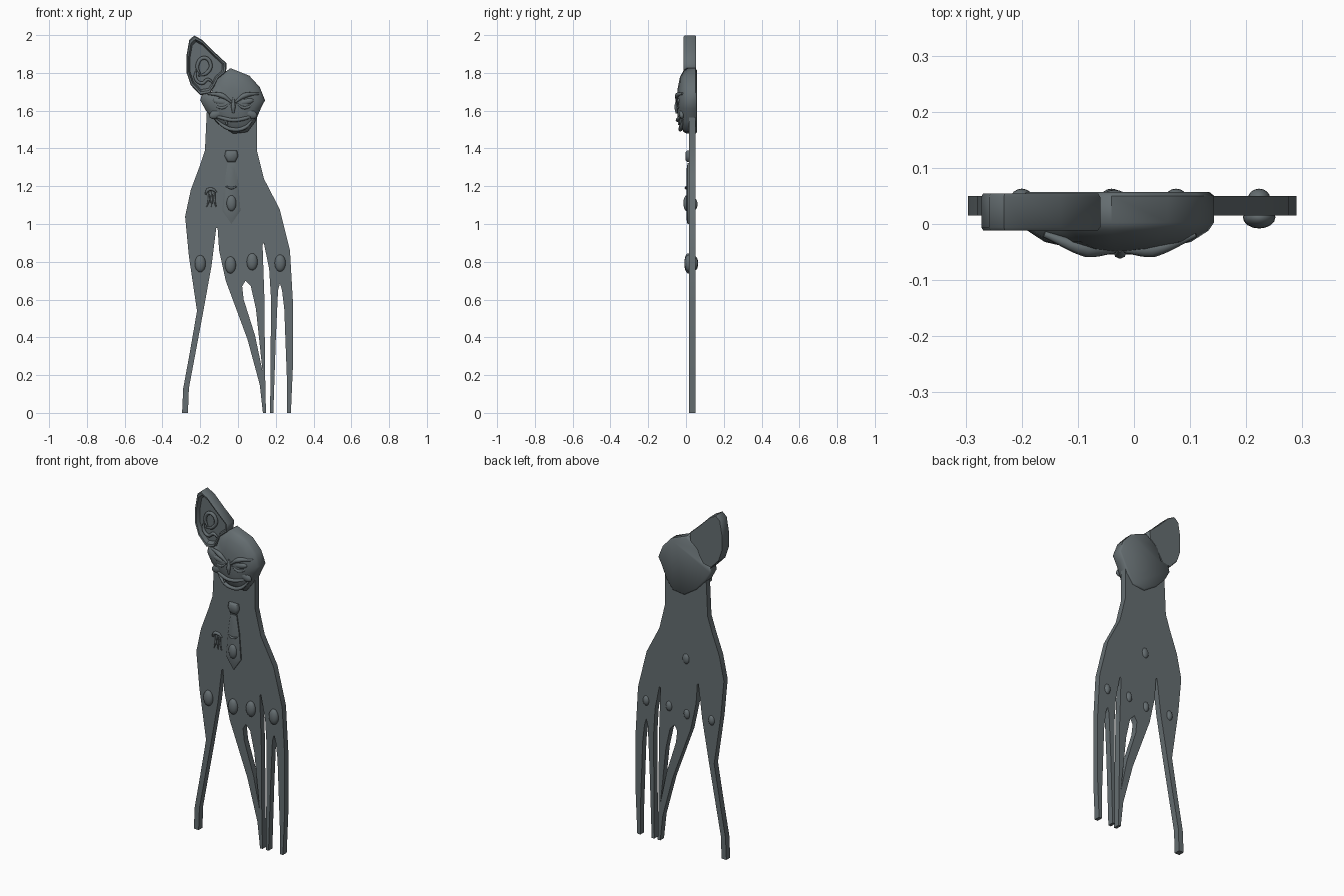
import bpy, bmesh, math
from mathutils import Vector

cube = bpy.data.objects.get("Cube")
if cube:
    bpy.data.objects.remove(cube, do_unlink=True)

slate = bpy.data.materials.new("slate_grey")
slate.use_nodes = True
COLOUR = (0.13, 0.155, 0.165, 1)
slate.diffuse_color = COLOUR
slate.node_tree.nodes["Principled BSDF"].inputs["Base Color"].default_value = COLOUR


def finish(obj, angle=40):
    """Give the object its material and smooth its soft edges."""
    obj.data.materials.clear()
    obj.data.materials.append(slate)
    bpy.ops.object.select_all(action='DESELECT')
    obj.select_set(True)
    bpy.context.view_layer.objects.active = obj
    if obj.type == 'CURVE':
        bpy.ops.object.convert(target='MESH')
        obj = bpy.context.object
    bpy.ops.object.shade_smooth_by_angle(angle=math.radians(angle))
    return obj


def link(name, data):
    obj = bpy.data.objects.new(name, data)
    bpy.context.collection.objects.link(obj)
    return obj


def slab(name, outlines, front, back):
    """Flat plate cut from closed outlines; inner outlines become holes."""
    cu = bpy.data.curves.new(name, 'CURVE')
    cu.dimensions = '2D'
    cu.fill_mode = 'BOTH'
    cu.extrude = (back - front) / 2
    for pts in outlines:
        sp = cu.splines.new('POLY')
        sp.points.add(len(pts) - 1)
        for p, (x, z) in zip(sp.points, pts):
            p.co = (x, z, 0, 1)
        sp.use_cyclic_u = True
    obj = link(name, cu)
    obj.rotation_euler.x = math.pi / 2
    obj.location.y = (front + back) / 2
    return finish(obj)


def tube(name, pts, radius, closed=False, tips=0.4):
    """Rounded ridge running through (x, y, z) points, thinner at open ends."""
    cu = bpy.data.curves.new(name, 'CURVE')
    cu.dimensions = '3D'
    cu.bevel_depth = radius
    cu.bevel_resolution = 2
    cu.resolution_u = 5
    cu.use_fill_caps = True
    sp = cu.splines.new('BEZIER')
    sp.bezier_points.add(len(pts) - 1)
    for i, (bp, p) in enumerate(zip(sp.bezier_points, pts)):
        bp.co = p
        bp.handle_left_type = bp.handle_right_type = 'AUTO'
        bp.radius = tips if not closed and i in (0, len(pts) - 1) else 1
    sp.use_cyclic_u = closed
    return finish(link(name, cu), 60)


def ball(name, centre, size, tilt=0):
    bm = bmesh.new()
    bmesh.ops.create_uvsphere(bm, u_segments=16, v_segments=10, radius=1)
    bmesh.ops.scale(bm, vec=size, verts=bm.verts)
    me = bpy.data.meshes.new(name)
    bm.to_mesh(me)
    bm.free()
    obj = link(name, me)
    obj.location = centre
    obj.rotation_euler.y = tilt
    return finish(obj, 60)


def loft(name, outline, centre, rings):
    """Stack scaled copies of an outline; rings hold (scale, y)."""
    bm = bmesh.new()
    cx, cz = centre
    loops = [[bm.verts.new((cx + (x - cx) * s, y, cz + (z - cz) * s)) for x, z in outline]
             for s, y in rings]
    n = len(outline)
    for a, b in zip(loops, loops[1:]):
        for i in range(n):
            j = (i + 1) % n
            bm.faces.new((a[i], a[j], b[j], b[i]))
    bm.faces.new(loops[0])
    bm.faces.new(loops[-1][::-1])
    bmesh.ops.recalc_face_normals(bm, faces=bm.faces)
    me = bpy.data.meshes.new(name)
    bm.to_mesh(me)
    bm.free()
    return finish(link(name, me), 50)


# Body and long legs, with the gap between the two middle legs as a hole
body = [(-.165, 1.6), (-.175, 1.39), (-.205, 1.3), (-.25, 1.18), (-.28, 1.04), (-.26, .83),
        (-.217, .54), (-.255, .32), (-.29, .13), (-.296, 0), (-.265, 0), (-.26, .13),
        (-.185, .53), (-.14, .78), (-.115, .98), (-.108, .98), (-.1, .86), (-.065, .7),
        (.05, .39), (.115, .15), (.132, 0), (.148, 0), (.143, .23), (.14, .6),
        (.13, .89), (.137, .9), (.165, .76), (.175, .6), (.17, 0), (.187, 0), (.2, .39),
        (.212, .65), (.222, .685), (.233, .65), (.245, .55), (.26, .15), (.26, 0), (.28, 0),
        (.29, .23), (.29, .6), (.275, .86), (.22, 1.08), (.137, 1.24), (.1, 1.39), (.1, 1.6)]
leg_gap = [(.13, .22), (.09, .41), (.03, .6), (.022, .67), (.04, .7), (.068, .67), (.095, .55)]
slab("body", [body, leg_gap], .015, .05)

# Knee studs that show on both sides
for i, (x, z) in enumerate([(-.2, .79), (-.04, .783), (.075, .8), (.223, .793)]):
    ball(f"knee_{i + 1}", (x, .012, z), (.029, .02, .045))
    ball(f"knee_back_{i + 1}", (x, .045, z), (.02, .018, .03))

# Head with the domed face
head = [(-.04, 1.825), (.06, 1.785), (.115, 1.725), (.143, 1.655), (.12, 1.61), (.09, 1.54),
        (.05, 1.487), (-.025, 1.478), (-.105, 1.53), (-.17, 1.6), (-.2, 1.655), (-.19, 1.69),
        (-.14, 1.7), (-.115, 1.77)]
loft("head", head, (-.03, 1.63),
     [(.95, .057), (1, .05), (1, .003), (.94, -.012), (.76, -.032), (.45, -.044), (.15, -.048)])

# Brows, eyes, cheeks, nose and mouth
MID = -.025
for name, s in (("right", -1), ("left", 1)):
    def at(x, y, z):
        return (MID + s * x, y, z)
    tube(name + "_brow", [at(.01, -.047, 1.645), at(.06, -.045, 1.68), at(.135, -.018, 1.69)], .014)
    tube(name + "_lower_lid", [at(.015, -.046, 1.64), at(.06, -.042, 1.615), at(.12, -.024, 1.65)], .009)
    ball(name + "_eye", at(.065, -.034, 1.647), (.045, .015, .018), -s * .2)
    ball(name + "_cheek", at(.085, -.022, 1.585), (.045, .016, .025), s * .4)
tube("nose", [(MID, -.045, 1.67), (MID, -.05, 1.62), (MID, -.05, 1.585)], .012)
tube("upper_lip", [(-.145, -.013, 1.58), (-.08, -.037, 1.56), (MID, -.045, 1.55),
                   (.04, -.036, 1.56), (.09, -.015, 1.58)], .01)
tube("lower_lip", [(-.12, -.015, 1.555), (-.07, -.028, 1.515), (MID, -.03, 1.5),
                   (.035, -.028, 1.51), (.08, -.015, 1.555)], .01)
tube("fang", [(-.068, -.04, 1.56), (-.058, -.036, 1.525)], .01, tips=.6)

# Ear with raised rim, sunken bowl and curled inner folds
ear = [(-.232, 1.998), (-.19, 1.975), (-.13, 1.915), (-.06, 1.85), (-.063, 1.805), (-.105, 1.77),
       (-.125, 1.73), (-.15, 1.69), (-.2, 1.682), (-.25, 1.735), (-.272, 1.8), (-.272, 1.895),
       (-.258, 1.975)]
loft("ear", ear, (-.18, 1.83),
     [(.97, .054), (1, .048), (1, -.006), (.96, -.012), (.88, -.01), (.8, .012)])
tube("ear_curl", [(-.2, .006, 1.79), (-.215, .004, 1.84), (-.18, .002, 1.88), (-.145, .004, 1.845),
                  (-.165, .004, 1.8), (-.21, .006, 1.785)], .01)
tube("ear_fold", [(-.22, .006, 1.82), (-.225, .004, 1.77), (-.19, .002, 1.745), (-.16, .002, 1.765),
                  (-.13, .004, 1.745)], .009)

# Necktie: knot, blade, folded band and bead
TIE = -.035
knot = [(TIE + x, z) for x, z in ((-.03, 1.39), (.03, 1.39), (.036, 1.36), (.02, 1.328),
                                  (-.02, 1.328), (-.036, 1.36))]
loft("tie_knot", knot, (TIE, 1.36), [(1, .02), (1, .008), (.7, -.002)])
blade = [(TIE + x, z) for x, z in ((-.02, 1.322), (.02, 1.322), (.036, 1.22), (.048, 1.07),
                                   (0, 1), (-.048, 1.07), (-.036, 1.22))]
loft("tie_blade", blade, (TIE, 1.13), [(1, .02), (1, .008), (.8, .002)])
tube("tie_band", [(TIE - .03, .002, 1.2), (TIE, -.001, 1.19), (TIE + .03, .002, 1.2)], .007)
ball("tie_bead", (TIE, .004, 1.11), (.026, .018, .042))
ball("back_stud", (TIE, .047, 1.105), (.022, .014, .03))

# Small pronged crest on the chest
tube("crest_cap", [(-.172, .013, 1.155), (-.16, .011, 1.18), (-.135, .011, 1.183),
                   (-.112, .013, 1.165)], .009)
for i, (x, lean) in enumerate([(-.158, .008), (-.14, 0), (-.122, -.006)]):
    tube(f"crest_prong_{i + 1}", [(x, .012, 1.175), (x + lean / 2, .012, 1.13),
                                  (x - lean, .014, 1.09)], .006)
